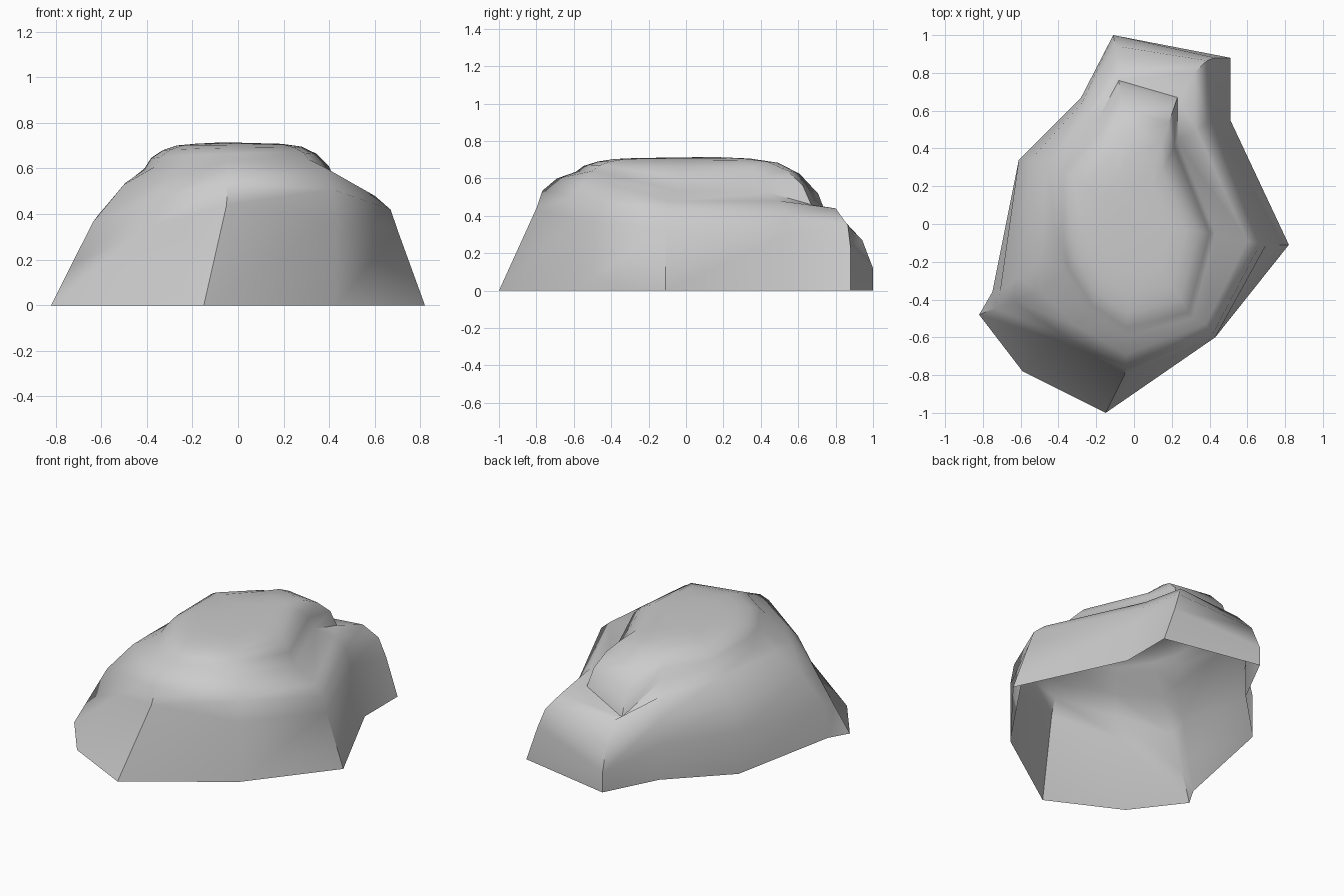
import bpy, bmesh
from mathutils import Vector

if "Cube" in bpy.data.objects:
    bpy.data.objects.remove(bpy.data.objects["Cube"])

# Outline on the ground, counter-clockwise from the front corner
base = [(-.15, -1, 0), (.43, -.6, 0), (.82, -.11, 0), (.51, .55, 0),
        (.51, .88, 0), (-.11, 1, 0), (-.28, .67, 0), (-.61, .34, 0),
        (-.75, -.36, 0), (-.82, -.48, 0), (-.59, -.78, 0)]
# Top of the steep walls
wall = [(-.05, -.80, .44), (.43, -.6, .38), (.70, -.11, .33), (.42, .54, .30),
        (.43, .88, .23), (-.11, 1, .12), (-.28, .67, .22), (-.61, .34, .27),
        (-.71, -.36, .21), (-.735, -.445, .17), (-.42, -.61, .33)]
# Inner end of the rounded shoulder
shoulder = [(-.04, -.69, .60), (.38, -.53, .605), (.60, -.09, .48), (.33, .5, .48),
            (.32, .80, .44), (-.08, .83, .39), (-.25, .58, .50), (-.46, .31, .56),
            (-.49, -.20, .54), (-.50, -.35, .53), (-.31, -.54, .56)]
# Crease where the crown rises from the shoulder
crease = [(-.04, -.59, .635), (.31, -.50, .64), (.43, -.05, .535), (.23, .44, .525),
          (.23, .67, .46), (-.08, .76, .38), (-.20, .54, .56), (-.41, .31, .60),
          (-.41, -.08, .595), (-.37, -.25, .605), (-.24, -.46, .62)]


def rounded(a, b):
    """Ring between two rings, pushed outward for a soft shoulder."""
    out = []
    for p, q in zip(a, b):
        m = (Vector(p) + Vector(q)) / 2
        out.append((m.x * 1.03, m.y * 1.03, m.z + .015))
    return out


def crown(scale, lift, top=.71):
    """Crease ring drawn in toward the middle and lifted toward the top."""
    return [(x * scale, y * scale, z + (top - z) * lift) for x, y, z in crease]


rings = [base, wall, rounded(wall, shoulder), shoulder, crease,
         crown(.93, .42), crown(.80, .74), crown(.65, .92), crown(.45, .99)]

# Loft the rings into an open-bottomed boulder shell
bm = bmesh.new()
loops = [[bm.verts.new(p) for p in ring] for ring in rings]
n = len(base)
for lo, hi in zip(loops, loops[1:]):
    for i in range(n):
        j = (i + 1) % n
        bm.faces.new((lo[i], lo[j], hi[j], hi[i]))

# Gently domed top
peak = bm.verts.new((-.06, .15, .715))
for i in range(n):
    bm.faces.new((loops[-1][i], loops[-1][(i + 1) % n], peak))

mesh = bpy.data.meshes.new("boulder")
bm.to_mesh(mesh)
bm.free()
obj = bpy.data.objects.new("boulder", mesh)
bpy.context.collection.objects.link(obj)
bpy.context.view_layer.objects.active = obj
obj.select_set(True)
bpy.ops.object.shade_smooth_by_angle(angle=0.9)
